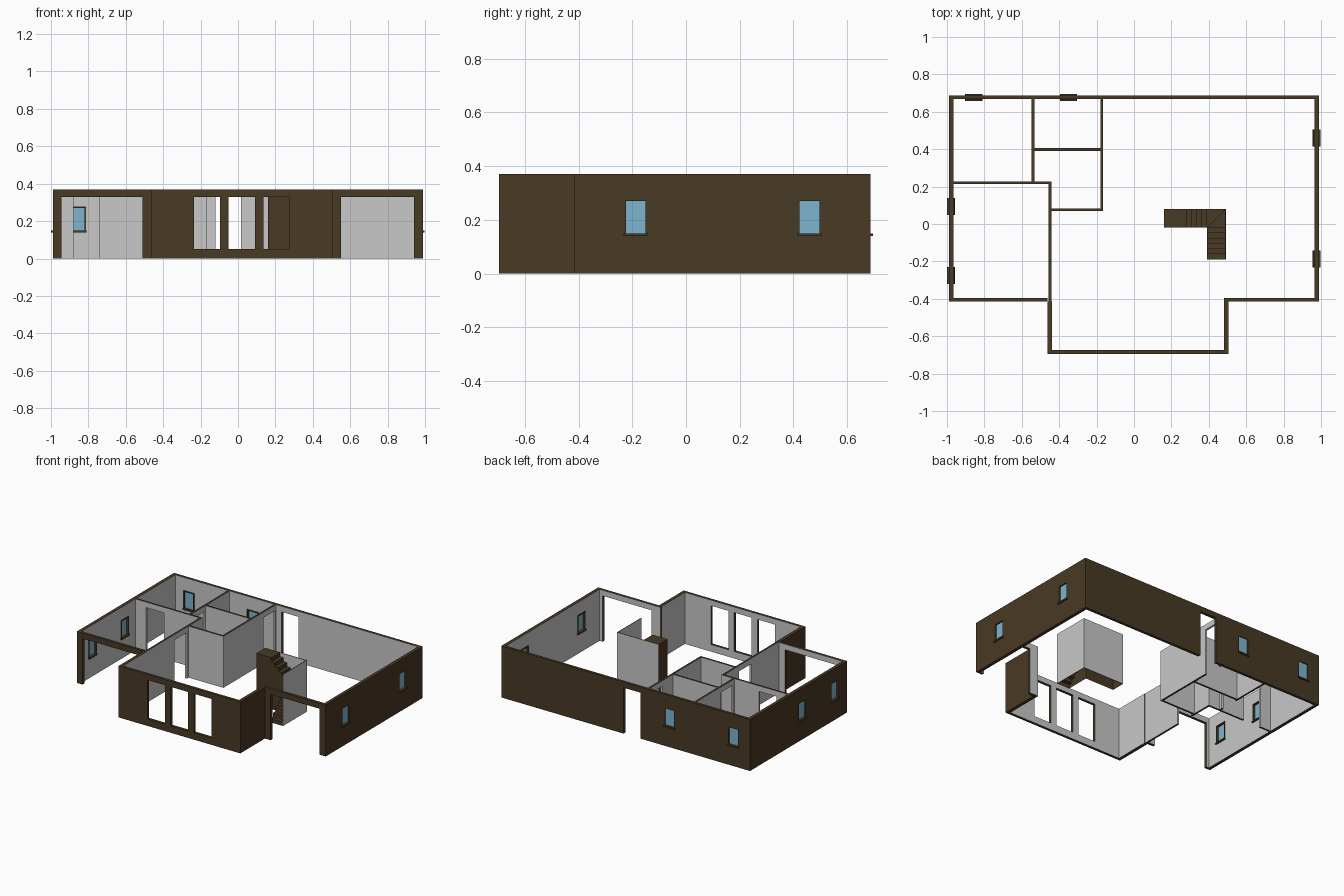
import bpy, bmesh

if "Cube" in bpy.data.objects:
    bpy.data.objects.remove(bpy.data.objects["Cube"])

def material(name, rgb):
    m = bpy.data.materials.new(name)
    m.diffuse_color = (*rgb, 1)
    m.use_nodes = True
    m.node_tree.nodes["Principled BSDF"].inputs["Base Color"].default_value = m.diffuse_color
    return m

BROWN, GREY, BLUE = 0, 1, 2
MATS = [material("dark_brown", (0.066, 0.041, 0.018)),
        material("light_grey", (0.58, 0.58, 0.58)),
        material("window_blue", (0.21, 0.46, 0.62))]
H = 0.37          # wall height
DOOR = 0.33       # head height of doors and openings

def finish(name, bm):
    bmesh.ops.remove_doubles(bm, verts=bm.verts, dist=1e-5)
    bmesh.ops.recalc_face_normals(bm, faces=bm.faces)
    me = bpy.data.meshes.new(name)
    bm.to_mesh(me)
    bm.free()
    for m in MATS:
        me.materials.append(m)
    ob = bpy.data.objects.new(name, me)
    bpy.context.collection.objects.link(ob)
    return ob

def quad(bm, pts, mat):
    f = bm.faces.new([bm.verts.new(p) for p in pts])
    f.material_index = mat

def place(axis, u, d, z):
    """u runs along the wall, d across it."""
    return (u, d, z) if axis == 'x' else (d, u, z)

def wall(name, axis, d0, d1, u0, u1, holes=(), lo=GREY, hi=GREY, reveal=BROWN):
    """Wall with rectangular holes (u0, u1, z0, z1); lo / hi colour its two sides."""
    us = sorted({u0, u1, *[h[0] for h in holes], *[h[1] for h in holes]})
    zs = sorted({0, H, *[h[2] for h in holes], *[h[3] for h in holes]})

    def solid(i, j):
        if not (0 <= i < len(us) - 1 and 0 <= j < len(zs) - 1):
            return False
        u, z = (us[i] + us[i + 1]) / 2, (zs[j] + zs[j + 1]) / 2
        return not any(a < u < b and c < z < e for a, b, c, e in holes)

    bm = bmesh.new()
    for i in range(len(us) - 1):
        for j in range(len(zs) - 1):
            if not solid(i, j):
                continue
            a, b, c, e = us[i], us[i + 1], zs[j], zs[j + 1]
            for d, mat in ((d0, lo), (d1, hi)):
                quad(bm, [place(axis, u, d, z) for u, z in ((a, c), (b, c), (b, e), (a, e))], mat)
            for di, dj, p, q in ((-1, 0, (a, c), (a, e)), (1, 0, (b, c), (b, e)),
                                 (0, -1, (a, c), (b, c)), (0, 1, (a, e), (b, e))):
                if not solid(i + di, j + dj):
                    edge = j + dj in (-1, len(zs) - 1)
                    quad(bm, [place(axis, *s) for s in ((p[0], d0, p[1]), (q[0], d0, q[1]),
                                                        (q[0], d1, q[1]), (p[0], d1, p[1]))],
                         BROWN if edge else reveal)
    return finish(name, bm)

def add_box(bm, axis, u, d, z, mat):
    vs = bmesh.ops.create_cube(bm, size=1)["verts"]
    for v in vs:
        v.co = place(axis, *(r[0] if c < 0 else r[1] for c, r in zip(v.co, (u, d, z))))
    for f in {f for v in vs for f in v.link_faces}:
        f.material_index = mat

# ---- layout ----
XL, XR, YB, YW, YF = -0.99, 0.988, 0.687, -0.415, -0.695
T, TB = 0.024, 0.02                      # side and front/back wall thickness
BL, BR = -0.463, 0.505                   # bay left and right
WZ0, WZ1, WHALF = 0.15, 0.27, 0.037      # window size
back_wins, left_wins, right_wins = (-0.857, -0.35), (-0.275, 0.093), (-0.187, 0.46)

def win_holes(centres):
    return [(c - WHALF, c + WHALF, WZ0, WZ1) for c in centres]

# outer walls
wall("back_wall", 'x', YB - TB, YB, XL, XR,
     win_holes(back_wins) + [(-0.12, 0.015, 0, DOOR)], hi=BROWN)
wall("left_wall", 'y', XL, XL + T, YW, YB - TB, win_holes(left_wins), lo=BROWN)
wall("right_wall", 'y', XR - T, XR, YW, YB - TB, win_holes(right_wins), hi=BROWN)
wall("left_wing_front", 'x', YW, YW + TB, XL + T, BL, [(-0.945, -0.51, 0, DOOR)], lo=BROWN)
wall("right_wing_front", 'x', YW, YW + TB, BR - T, XR - T, [(0.55, 0.94, 0, DOOR)], lo=BROWN)
wall("bay_front", 'x', YF, YF + TB, BL, BR,
     [(a, a + 0.14, 0.05, DOOR) for a in (-0.235, -0.05, 0.135)], lo=BROWN)
wall("bay_left", 'y', BL, BL + T, YF + TB, YW, lo=BROWN)
wall("bay_right", 'y', BR - T, BR, YF + TB, YW, hi=BROWN)

# inner walls
P = 0.014
def partition(name, axis, d, u0, u1, holes=()):
    wall(name, axis, d - P / 2, d + P / 2, u0, u1,
         [(a, b, 0, DOOR) for a, b in holes], reveal=GREY)

partition("left_room_side", 'y', -0.449, YW, 0.228, [(-0.09, 0.05)])
partition("left_room_back", 'x', 0.221, XL + T, -0.456, [(-0.88, -0.74)])
partition("back_room_divider", 'y', -0.54, 0.228, YB - TB, [(0.25, 0.385)])
partition("hall_side", 'y', -0.172, 0.069, YB - TB, [(0.525, 0.655)])
partition("small_room_divider", 'x', 0.398, -0.533, -0.179)
partition("small_room_front", 'x', 0.076, -0.442, -0.179)

# windows: pane, inner frame and sill
def window(name, axis, c, outer, inner):
    s = 1 if outer > inner else -1
    mid = (outer + inner) / 2
    bm = bmesh.new()
    span = lambda a, b: (min(a, b), max(a, b))
    add_box(bm, axis, (c - WHALF, c + WHALF), (mid - 0.002, mid + 0.002), (WZ0, WZ1), BLUE)
    add_box(bm, axis, (c - 0.046, c + 0.046), span(outer + s * 0.009, inner - s * 0.01),
            (WZ0 - 0.01, WZ0), BROWN)
    depth = span(inner - s * 0.005, inner)
    for side in (-1, 1):
        add_box(bm, axis, span(c + side * WHALF, c + side * (WHALF + 0.007)), depth,
                (WZ0, WZ1), BROWN)
    add_box(bm, axis, (c - WHALF - 0.007, c + WHALF + 0.007), depth, (WZ1, WZ1 + 0.007), BROWN)
    finish(name, bm)

for i, c in enumerate(back_wins):
    window(f"back_window_{i}", 'x', c, YB, YB - TB)
for i, c in enumerate(left_wins):
    window(f"left_window_{i}", 'y', c, XL, XL + T)
for i, c in enumerate(right_wins):
    window(f"right_window_{i}", 'y', c, XR, XR - T)

# staircase: nosing lines (inner point, outer point) climbing back, then turning left
IX, OX, IY, OY = 0.39, 0.487, -0.02, 0.077
lines = [((IX, -0.19 + k * 0.17 / 6), (OX, -0.19 + k * 0.17 / 6)) for k in range(7)]
lines.append(((IX, IY), (OX, OY)))
lines += [((x, IY), (x, OY)) for x in [IX - k * 0.0275 for k in range(5)] + [0.16]]
rise = H / (len(lines) - 1)
bm = bmesh.new()
for k in range(len(lines) - 1):
    (a, b), (c, d) = lines[k], lines[k + 1]
    z0, z1 = k * rise, (k + 1) * rise
    tread = [a, b, d] if a == c else [a, b, d, c]
    quad(bm, [(*p, z1) for p in tread], BROWN)
    quad(bm, [(*a, z0), (*b, z0), (*b, z1), (*a, z1)], BROWN)
    if a != c:
        quad(bm, [(*a, 0), (*c, 0), (*c, z1), (*a, z1)], BROWN)
a, b = lines[-1]
quad(bm, [(*a, 0), (*b, 0), (*b, H), (*a, H)], BROWN)
finish("staircase", bm)

# thin walls around the stair
wall("stair_side_wall", 'y', OX, OX + 0.004, -0.19, OY + 0.004, reveal=GREY)
wall("stair_back_wall", 'x', OY, OY + 0.004, 0.16, OX, reveal=GREY)
